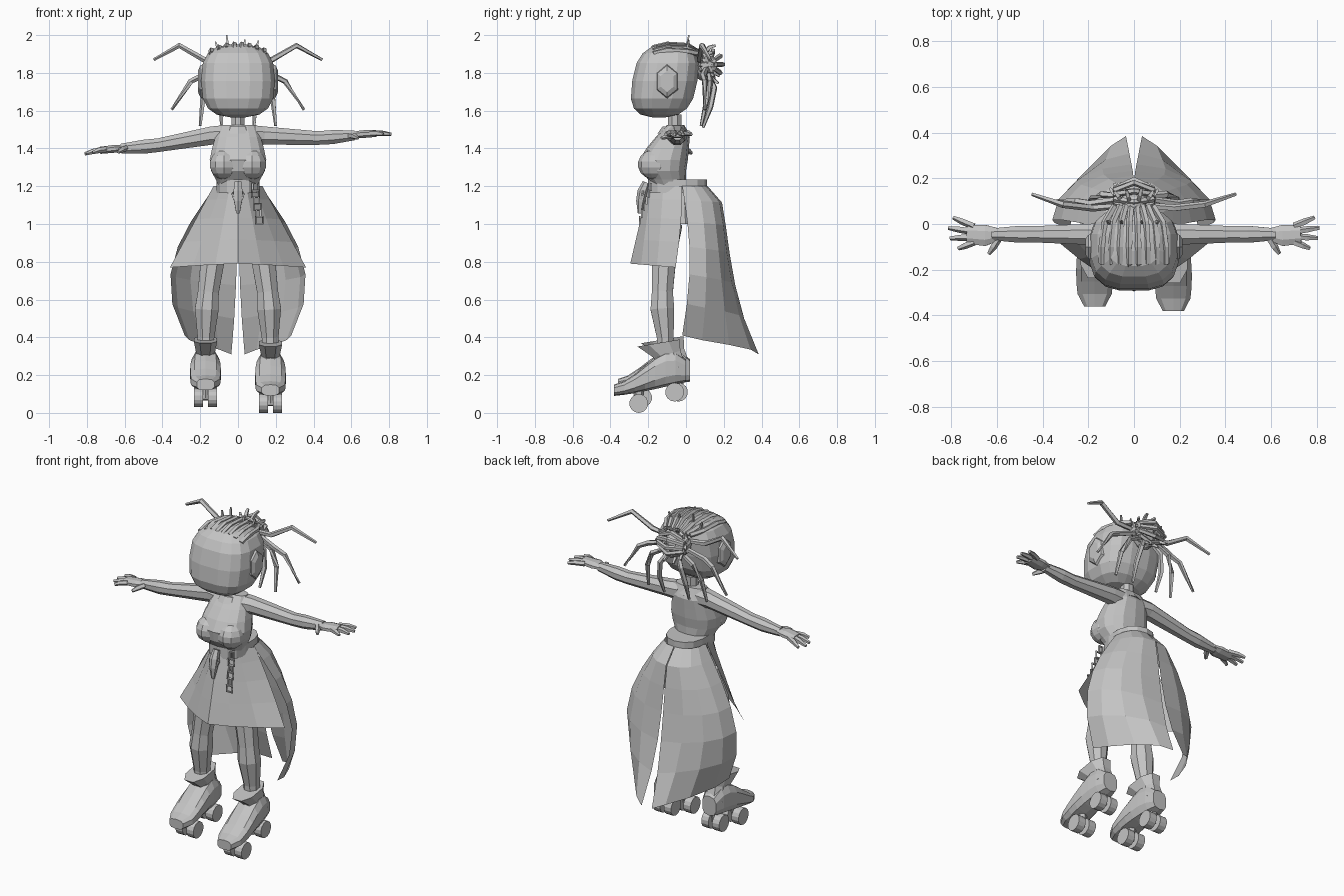
import bpy, bmesh, math, random
from mathutils import Vector

random.seed(4)
if "Cube" in bpy.data.objects:
    bpy.data.objects.remove(bpy.data.objects["Cube"], do_unlink=True)

colour = (0.55, 0.55, 0.55, 1)
grey = bpy.data.materials.new("plain_grey")
grey.use_nodes = True
grey.diffuse_color = colour
grey.node_tree.nodes["Principled BSDF"].inputs["Base Color"].default_value = colour

RIGHTWARD, BACKWARD, UPWARD = Vector((1, 0, 0)), Vector((0, 1, 0)), Vector((0, 0, 1))
SIDES = (("left", 1), ("right", -1))


def finish(name, mesh_builder):
    bmesh.ops.recalc_face_normals(mesh_builder, faces=mesh_builder.faces)
    mesh = bpy.data.meshes.new(name)
    mesh_builder.to_mesh(mesh)
    mesh_builder.free()
    mesh.materials.append(grey)
    bpy.context.collection.objects.link(bpy.data.objects.new(name, mesh))


def signed_power(value, power):
    return math.copysign(abs(value) ** power, value)


def ring(centre, across, along, sides, power=1.0):
    """Superellipse outline; a power under one makes it boxier."""
    angles = [math.tau * (i + 0.5) / sides for i in range(sides)]
    return [centre + across * signed_power(math.cos(a), power)
            + along * signed_power(math.sin(a), power) for a in angles]


def loft(name, rows, closed=False, sheet=False):
    """Skin a list of outlines; a sheet is left open at its borders."""
    builder = bmesh.new()
    grid = [[builder.verts.new(point) for point in row] for row in rows]
    pairs = list(zip(grid, grid[1:]))
    if closed:
        pairs.append((grid[-1], grid[0]))
    elif not sheet:
        builder.faces.new(grid[0])
        builder.faces.new(grid[-1])
    for lower, upper in pairs:
        for i in range(1 if sheet else 0, len(lower)):
            builder.faces.new((lower[i - 1], lower[i], upper[i], upper[i - 1]))
    finish(name, builder)


def tube(name, points, radii, sides=6, flat=1.0, closed=False, power=1.0):
    """Sweep an outline along a path, with one radius for each point."""
    points = [Vector(point) for point in points]
    rings = []
    for i, point in enumerate(points):
        if closed:
            heading = points[(i + 1) % len(points)] - points[i - 1]
        else:
            heading = points[min(i + 1, len(points) - 1)] - points[max(i - 1, 0)]
        heading.normalize()
        reference = BACKWARD if abs(heading.z) > 0.8 else UPWARD
        across = heading.cross(reference).normalized()
        radius = radii if isinstance(radii, float) else radii[i]
        rings.append(ring(point, across * radius, across.cross(heading) * radius * flat, sides, power))
    loft(name, rings, closed)


def ball(name, centre, size, segments=10, rows=7, power=1.0, lean=0.0):
    """Ellipsoid, optionally boxy and leaning backward towards the top."""
    rings = []
    for i in range(rows + 1):
        angle = math.pi * (i + 0.3) / (rows + 0.6)
        spread = math.sin(angle) ** power
        height = -size[2] * signed_power(math.cos(angle), power)
        middle = Vector(centre) + UPWARD * height + BACKWARD * height * lean
        rings.append(ring(middle, RIGHTWARD * size[0] * spread,
                          BACKWARD * size[1] * spread, segments, power))
    loft(name, rings)


def panel(name, rule, start, columns, rows):
    """Cloth sheet from a rule of the position across and the drop from the waist."""
    loft(name, [[rule(start + (1 - start) * c / columns, (r / rows) ** 1.3) for c in range(columns + 1)]
                for r in range(rows + 1)], sheet=True)


# Head and neck
ball("head", (0, -.112, 1.758), (.198, .175, .194), 16, 8, power=.7, lean=.16)
tube("neck", [(0, -.06, 1.48), (0, -.06, 1.58)], .038, 8)
tube("collar", [(0, -.065, 1.48), (0, -.065, 1.515)], (.085, .06), 10)
for side, s in SIDES:
    tube(side + "_ear", [(s * x, -.1, 1.755) for x in (.17, .2, .212)], (.07, .06, .04), 6, flat=1.4)

# Torso, swelling forward at the chest
chest = []
for z, front, back, width in ((1.19, -.17, 0, .1), (1.235, -.2, 0, .12), (1.28, -.235, 0, .145),
                              (1.34, -.245, .01, .153), (1.4, -.21, .015, .14),
                              (1.46, -.16, .02, .123), (1.525, -.1, -.01, .1)):
    chest.append(ring(Vector((0, (front + back) / 2, z)), RIGHTWARD * width,
                      BACKWARD * (back - front) / 2, 14, power=.85))
loft("torso", chest)
for side, s in SIDES:
    ball(side + "_bust", (s * .073, -.165, 1.315), (.08, .09, .08))
tube("belt", [(0, -.045, 1.165), (0, -.045, 1.235)], .116, 14, flat=1.35, power=.85)
tube("hips", [(0, -.04, 1), (0, -.04, 1.17)], (.12, .1), 10)


# Skirt: cloth round at the waist and folded to a straighter edge at the hem
def front_cloth(across, drop):
    edge_y = -.02 - .035 * drop ** 2
    middle_y = -.2 - .095 * drop
    blend = abs(across) ** (2 - .7 * drop)
    return ((.13 + .23 * drop) * across,
            middle_y + (edge_y - middle_y) * blend,
            1.2 - .41 * drop - .02 * drop * blend)


def back_cloth(across, drop):
    edge_x = .12 + .24 * math.sin(drop * 2.4)
    inner_x = .002 + .033 * drop ** 2.5
    edge_y = -.02 + .04 * math.sin(drop * math.pi)
    rear_y = .115 + .135 * drop ** .25 + .135 * drop ** 3
    power = .85 + .55 * drop ** 2
    angle = across * math.pi / 2
    return (inner_x + (edge_x - inner_x) * max(0, math.cos(angle)) ** power,
            edge_y + (rear_y - edge_y) * math.sin(angle) ** power,
            1.2 - drop * (.79 + .1 * across))


def mirrored_back_cloth(across, drop):
    x, y, z = back_cloth(across, drop)
    return -x, y, z


panel("skirt_front", front_cloth, -1, 6, 4)
panel("left_skirt_back", back_cloth, 0, 4, 6)
panel("right_skirt_back", mirrored_back_cloth, 0, 4, 6)

# Belt pendant and chain
tube("pendant", [(0, -.21, 1.22), (0, -.23, 1.17), (0, -.24, 1.12), (0, -.245, 1.055)],
     (.02, .028, .024, .01))
for side, s in SIDES:
    tube(side + "_pendant_prong", [(0, -.22, 1.2), (s * .03, -.23, 1.16), (s * .02, -.24, 1.13)], .007, 4)
for i in range(6):
    middle = Vector((.088 + .005 * i, -.185 - .012 * i, 1.195 - .035 * i))
    half_width = .012 + .008 * (i % 2)
    tube("chain_link", ring(middle, RIGHTWARD * half_width, UPWARD * .02, 4, power=.2), .007, 4, closed=True)


# Legs and boots; the right foot is raised a little at the toe
def build_leg(side, s):
    raised = s < 0
    shift = .02 if raised else 0
    tube(side + "_leg", [(s * .09, -.08, 1), (s * .13, -.115, .84), (s * .157, -.125, .64),
                         (s * .165, -.125, .55), (s * .17, -.11, .4), (s * .17, -.11, .3)],
         (.065, .07, .06, .068, .048, .045), 8)

    def foot(y, z):
        lift = .03 * min(1, -4 * y) if raised else 0
        return Vector((s * .172, y + shift, z + lift))

    boot = []
    for i in range(8):
        t = i / 7
        y, bottom = -.38 + .38 * t, .09 + .075 * t ** 1.3
        top = .15 + .18 * math.sin(2.3 * t ** 1.6)
        width = .048 + .036 * max(0, math.sin(math.pi * t ** .7)) ** .6
        boot.append(ring(foot(y, (bottom + top) / 2), RIGHTWARD * width,
                         UPWARD * (top - bottom) / 2, 10, power=.7))
    loft(side + "_boot", boot)
    cuff = []
    for y, z, width, depth in ((-.075, .23, .065, .08), (-.1, .31, .052, .075), (-.145, .37, .066, .12)):
        cuff.append(ring(foot(y, z), RIGHTWARD * width, BACKWARD * depth + UPWARD * .02, 8, power=.85))
    loft(side + "_cuff", cuff)

    # Roller wheels in pairs
    for place, y, z in (("front", -.25, .05), ("rear", -.06, .11)):
        if raised and place == "front":
            z += .03
        hub = Vector((s * .172, y + shift, z))
        tube(f"{side}_{place}_axle", [hub - RIGHTWARD * .05, hub + RIGHTWARD * .05], .014)
        tube(f"{side}_{place}_truck", [hub, hub + UPWARD * .07], (.02, .03))
        for offset in (-.037, .037):
            middle = hub + RIGHTWARD * offset
            tube(f"{side}_{place}_wheel", [middle - RIGHTWARD * .024, middle + RIGHTWARD * .024], .05, 14)


# Arms and hands; the right arm hangs a little lower
def build_arm(side, s):
    droop = .17 if s < 0 else 0

    def reach(x, y, z):
        return Vector((s * x, y, z - droop * max(0, x - .2)))

    tube(side + "_arm", [reach(.07, -.055, 1.468), reach(.14, -.045, 1.468), reach(.42, -.045, 1.455),
                         reach(.5, -.045, 1.46), reach(.62, -.045, 1.47)],
         (.06, .052, .039, .04, .028), 8)
    tube(side + "_palm", [reach(.59, -.045, 1.47), reach(.65, -.05, 1.475), reach(.73, -.045, 1.48)],
         (.028, .05, .045), 8, flat=.45)
    for k in range(4):
        knuckle = reach(.7, -.01 - .023 * k, 1.48)
        tip = reach(.79 + .014 * k * (2.5 - k), .028 - .045 * k, 1.475)
        bend = knuckle.lerp(tip, .55) + UPWARD * .004
        tube(side + "_finger", [knuckle, bend, tip], (.016, .015, .009), 5)
    tube(side + "_thumb", [reach(.59, -.06, 1.47), reach(.615, -.1, 1.465), reach(.635, -.13, 1.455)],
         (.016, .016, .009), 5)


for side, s in SIDES:
    build_leg(side, s)
    build_arm(side, s)

# Braided rows over the crown, gathering behind the head
for i in range(8):
    x = -.14 + .04 * i
    sag = 1.6 * x * x
    tube("crown_braid", [(x, -.2 + sag, 1.9 - sag), (x, -.17, 1.935 - sag), (x, -.1, 1.952 - sag),
                         (x * .9, .01, 1.945 - sag), (x * .6, .08, 1.9)], .015, 5)

# Knot of looped strands with short tufts
for i in range(5):
    tilt = i * math.pi / 5
    along = BACKWARD * math.cos(tilt) + UPWARD * math.sin(tilt)
    tube("knot_loop", ring(Vector((0, .12, 1.845)), RIGHTWARD * .095, along * .075, 6), .014, 5, closed=True)
ball("knot_core", (0, .085, 1.84), (.07, .06, .08), 8, 6)
for i in range(10):
    angle = i * math.tau / 10
    outward = Vector((math.cos(angle), 0, math.sin(angle)))
    root = Vector((0, .1, 1.845)) + outward * .065
    tip = root + outward * .04 + BACKWARD * random.uniform(.04, .08)
    tube("knot_tuft", [root, root.lerp(tip, .5) + UPWARD * .01, tip], (.012, .012, .008), 4)

# Loose locks fanning out on both sides, and small strands on top
locks = (((.06, .08, 1.86), (.18, .07, 1.87), (.31, .085, 1.945), (.445, .13, 1.87)),
         ((.06, .11, 1.83), (.19, .09, 1.785), (.25, .1, 1.755), (.35, .1, 1.605)),
         ((.05, .12, 1.8), (.14, .13, 1.75), (.185, .11, 1.66), (.2, .08, 1.52)),
         ((.03, .12, 1.79), (.07, .15, 1.72), (.09, .13, 1.62), (.085, .09, 1.51)))
for side, s in SIDES:
    for path in locks:
        tube(side + "_loose_lock", [(s * x, y, z) for x, y, z in path], (.013, .016, .015, .008), 5)
for x, top in ((-.05, 2), (.03, 1.975), (.09, 1.97), (-.1, 1.965)):
    tube("flyaway", [(x, 0, 1.91), (x * 1.2, .015, top)], (.012, .005), 4)
